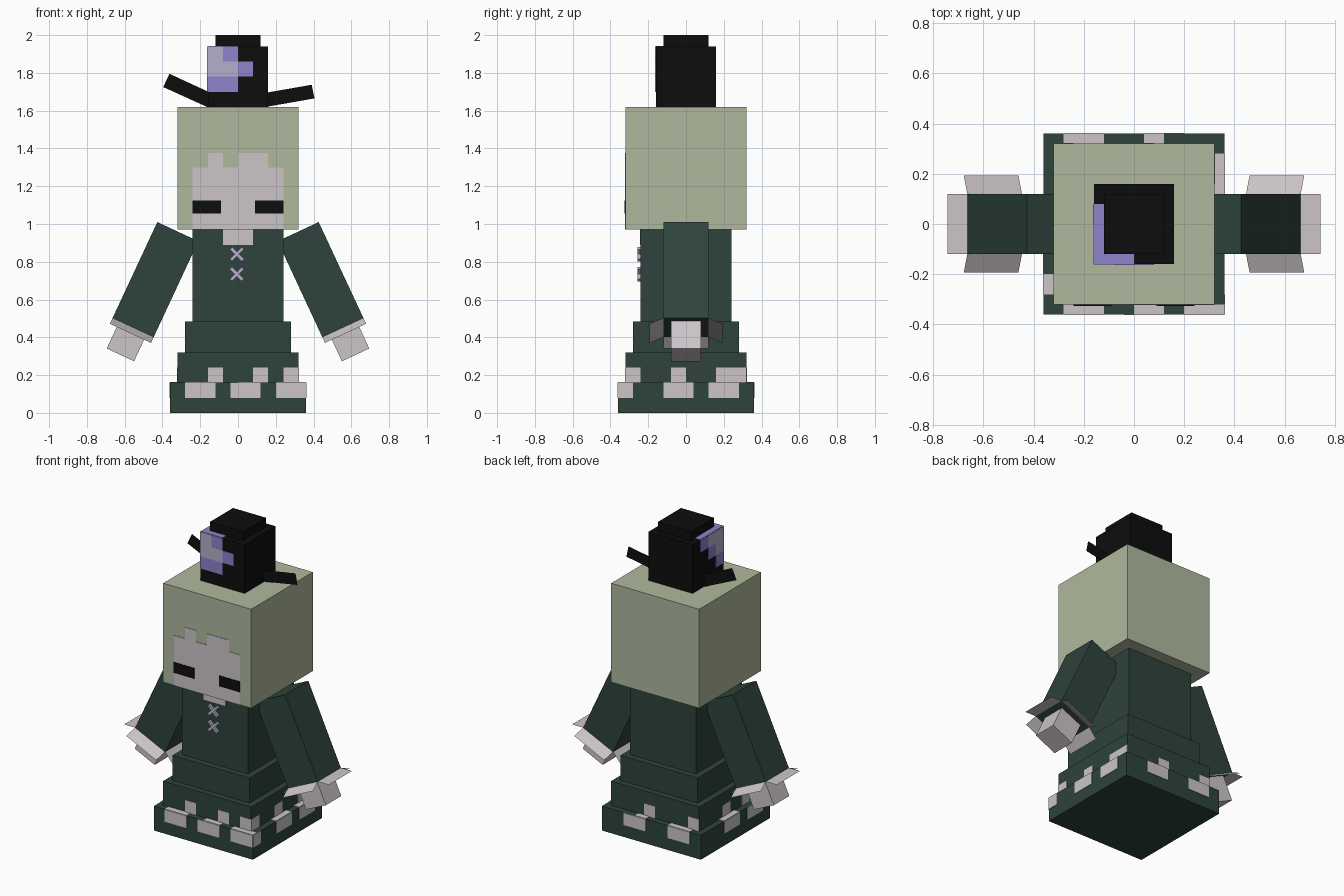
import bpy, bmesh, math
from mathutils import Vector, Matrix

if "Cube" in bpy.data.objects:
    bpy.data.objects.remove(bpy.data.objects["Cube"])


def material(name, rgb):
    m = bpy.data.materials.new(name)
    lin = [((c / 255 + 0.055) / 1.055) ** 2.4 if c > 10 else c / 255 / 12.92 for c in rgb]
    m.diffuse_color = (*lin, 1)
    m.use_nodes = True
    m.node_tree.nodes["Principled BSDF"].inputs["Base Color"].default_value = m.diffuse_color
    return m


GREEN = material("dark green cloth", (46, 67, 60))
SAGE = material("sage hair", (175, 185, 157))
SKIN = material("pale grey", (204, 197, 201))
BLACK = material("black", (13, 13, 13))
PURPLE = material("purple", (141, 130, 204))
LAVENDER = material("lavender", (181, 175, 203))
T = 0.003  # thickness of painted plates


def finish(name, bm, mat):
    me = bpy.data.meshes.new(name)
    bm.to_mesh(me)
    bm.free()
    me.materials.append(mat)
    ob = bpy.data.objects.new(name, me)
    bpy.context.collection.objects.link(ob)
    return ob


def boxes(name, mat, items, matrix=None):
    """One object made of boxes, each given as x0, x1, y0, y1, z0, z1."""
    bm = bmesh.new()
    for x0, x1, y0, y1, z0, z1 in items:
        m = Matrix.Translation(((x0 + x1) / 2, (y0 + y1) / 2, (z0 + z1) / 2)) \
            @ Matrix.Diagonal((x1 - x0, y1 - y0, z1 - z0, 1))
        bmesh.ops.create_cube(bm, size=1, matrix=(matrix or Matrix()) @ m)
    return finish(name, bm, mat)


def block(name, mat, r, z0, z1):
    return boxes(name, mat, [(-r, r, -r, r, z0, z1)])


def wall(side, r, u0, u1, z0, z1, depth=T):
    """Box lying against one side of a square block, u along x or y."""
    a, b = (r, r + depth) if side in ("back", "right") else (-r - depth, -r)
    return (u0, u1, a, b, z0, z1) if side in ("front", "back") else (a, b, u0, u1, z0, z1)


def sheets(name, mat, quads):
    bm = bmesh.new()
    for q in quads:
        bm.faces.new([bm.verts.new(p) for p in q])
    return finish(name, bm, mat)


# Dress: body and three skirt tiers
block("body", GREEN, 0.24, 0.485, 0.97)
block("skirt_upper", GREEN, 0.28, 0.32, 0.485)
block("skirt_middle", GREEN, 0.32, 0.16, 0.32)
block("skirt_base", GREEN, 0.36, 0, 0.16)

# Lace patches: on the base wall, on its ledge, on the middle tier
LACE = {
    "front": ([(-.28, -.12), (-.04, .12), (.2, .36)],
              [(-.28, -.12), (0, .12), (.2, .36)],
              [(-.16, -.08), (.08, .16), (.24, .32)]),
    "right": ([(-.36, -.28), (-.12, .04), (.12, .28)],
              [(-.12, .04), (.12, .28)],
              [(-.32, -.24), (-.08, 0), (.16, .32)]),
    "back": ([(-.28, -.12), (.04, .2)],
             [(-.28, -.12), (.04, .12)],
             [(-.32, -.24), (0, .08)]),
    "left": ([(-.28, -.12), (-.04, .12)],
             [(-.28, -.2), (-.04, .12)],
             [(-.2, -.12), (.0, .08)]),
}
for side, (base, ledge, tier) in LACE.items():
    items = [wall(side, 0.36, a, b, 0.08, 0.16) for a, b in base]
    items += [wall(side, 0.32, a, b, 0.16, 0.16 + T, 0.04) for a, b in ledge]
    items += [wall(side, 0.32, a, b, 0.16, 0.24) for a, b in tier]
    boxes("lace_" + side, SKIN, items)

# Neck patch and crossed lacing
boxes("neck", SKIN, [wall("front", 0.24, -.08, .08, 0.89, 0.97)])
for i, z in enumerate((0.84, 0.735)):
    for s in (-1, 1):
        m = Matrix.Translation((-0.006, -0.248, z)) @ Matrix.Rotation(s * math.pi / 4, 4, "Y")
        boxes(f"lacing_{i}", LAVENDER, [(-.045, .045, -.008, .008, -.009, .009)], m)

# Head with face and eyes
block("head", SAGE, 0.32, 0.97, 1.62)
boxes("face", SKIN, [wall("front", 0.32, *p) for p in
      ((-.24, .24, .97, 1.30), (-.16, -.08, 1.30, 1.375), (0, .16, 1.30, 1.375))])
boxes("eyes", BLACK, [wall("front", 0.32, a, b, 1.055, 1.125, 2 * T)
                      for a, b in ((-.24, -.09), (.09, .24))])

# Hat crown and top
block("hat_crown", BLACK, 0.16, 1.62, 1.94)
block("hat_top", BLACK, 0.12, 1.94, 2.0)

# Hat brim: two flat tilted sheets
for name, pts in (
        ("brim_left", ((-.396, 1.725), (-.363, 1.795), (-.12, 1.683), (-.12, 1.60))),
        ("brim_right", ((.39, 1.737), (.405, 1.665), (.12, 1.615), (.12, 1.69)))):
    sheets(name, BLACK, [[(x, 0.04, z) for x, z in pts]])

# Hat patch: letter grid per row from the top (P purple, L lavender)
found = {"P": [], "L": []}
for side, rows in (("front", ("LP", "LLP", "PP")), ("left", ("LLP", "LP", "P"))):
    for r, row in enumerate(rows):
        for c, key in enumerate(row):
            u, z = -.16 + .08 * c, 1.86 - .08 * r
            found[key].append(wall(side, 0.16, u, u + .08, z, z + .08))
found["P"] += [(-.16, 0, -.16, -.12, 1.94, 1.94 + T), (-.16, -.12, -.12, .08, 1.94, 1.94 + T)]
boxes("hat_patch_purple", PURPLE, found["P"])
boxes("hat_patch_lavender", LAVENDER, found["L"])

# Arms: sleeve, hand and four flared cuff sheets, built hanging from the wrist
TILT = math.radians(25)
DROP, OUT, W = 0.034, 0.0725, 0.12
for label, s in (("right", 1), ("left", -1)):
    m = Matrix.Translation((s * 0.555, 0, 0.452)) @ Matrix.Rotation(-s * TILT, 4, "Y")
    boxes("sleeve_" + label, GREEN, [(-W, W, -W, W, 0, 0.56)], m)
    boxes("hand_" + label, SKIN, [(-.08, .08, -.08, .08, -.16, 0)], m)
    quads = []
    for k in range(4):
        turn = m @ Matrix.Rotation(k * math.pi / 2, 4, "Z")
        quads.append([turn @ Vector(p) for p in (
            (W, -W, 0), (W, W, 0), (W + OUT, W, -DROP), (W + OUT, -W, -DROP))])
    sheets("cuff_" + label, SKIN, quads)
